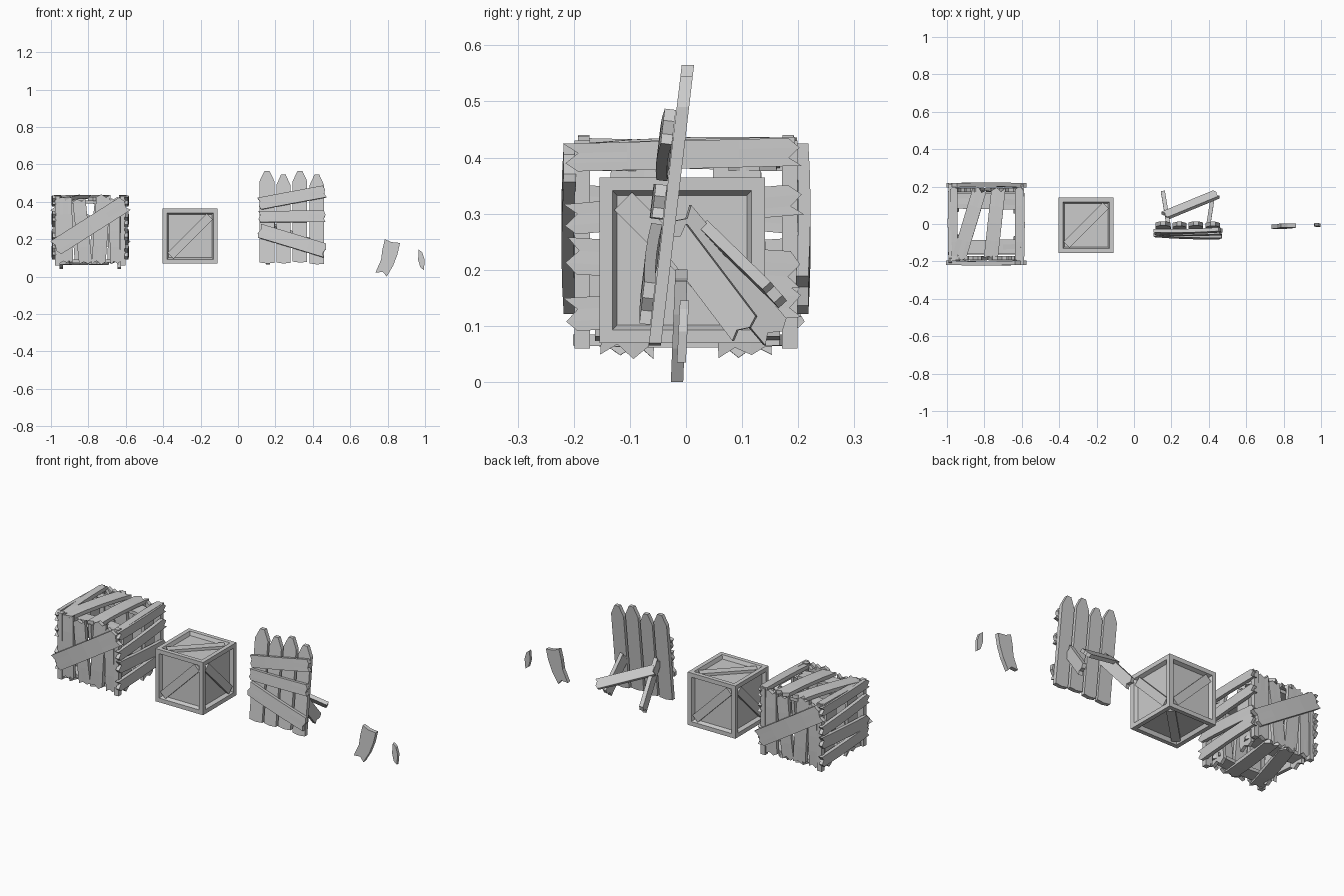
import bpy, bmesh, random
from math import pi
from mathutils import Vector, Matrix

if "Cube" in bpy.data.objects:
    bpy.data.objects.remove(bpy.data.objects["Cube"])

random.seed(7)


def finish(name, bm):
    bmesh.ops.recalc_face_normals(bm, faces=bm.faces)
    me = bpy.data.meshes.new(name)
    bm.to_mesh(me)
    bm.free()
    ob = bpy.data.objects.new(name, me)
    bpy.context.collection.objects.link(ob)
    return ob


def plank(name, a, b, w, t, n, bend=0.0, jag=0.012, xf=None):
    """Board from a to b, width w, thickness t along n, bowed along n, splintered ends."""
    a, b, n = Vector(a), Vector(b), Vector(n)
    L = (b - a).length
    u = (b - a).normalized()
    n = (n - u * n.dot(u)).normalized()
    v = n.cross(u)
    rows = 5 if bend else 2
    cols = (-0.5, -0.2, 0.15, 0.5) if jag else (-0.5, 0.5)
    bm = bmesh.new()
    flat = []
    for i in range(rows):
        s = i / (rows - 1)
        for k, c in enumerate(cols):
            off = 0
            if jag and i in (0, rows - 1):
                off = jag * (1 if k % 2 == 0 else -1) * random.uniform(0.5, 1)
            flat.append(a + u * (s * L + off) + v * c * w + n * bend * (1 - (2 * s - 1) ** 2))
    layers = [[bm.verts.new(p + n * d) for p in flat] for d in (-t / 2, t / 2)]
    m = len(cols)
    for lay in layers:
        for i in range(rows - 1):
            for k in range(m - 1):
                q = i * m + k
                bm.faces.new([lay[j] for j in (q, q + 1, q + m + 1, q + m)])
    # walls around the border
    ring = list(range(m)) + [i * m + m - 1 for i in range(1, rows)]
    ring += [(rows - 1) * m + k for k in range(m - 2, -1, -1)] + [i * m for i in range(rows - 2, 0, -1)]
    for p, q in zip(ring, ring[1:] + ring[:1]):
        bm.faces.new([layers[0][p], layers[0][q], layers[1][q], layers[1][p]])
    if xf:
        bm.transform(xf)
    return finish(name, bm)


def slab(name, outline, t, y_of_z):
    """Front-view outline given thickness t; y_of_z gives the lean."""
    bm = bmesh.new()
    f, k = [[bm.verts.new((x, y_of_z(z) + d, z)) for x, z in outline] for d in (-t / 2, t / 2)]
    bm.faces.new(f)
    bm.faces.new(k)
    N = len(f)
    for i in range(N):
        j = (i + 1) % N
        bm.faces.new([f[i], f[j], k[j], k[i]])
    return finish(name, bm)


# ---------- broken crate: two-fold symmetric about its vertical axis ----------
C = Vector((-0.79, 0, 0))
half_turn = Matrix.Translation(C) @ Matrix.Rotation(pi, 4, 'Z') @ Matrix.Translation(-C)
for tag, xf in (("front", None), ("back", half_turn)):
    # corner posts
    for x in (-0.965, -0.615):
        plank("broken_crate_post_" + tag, (x, -0.185, 0.06), (x, -0.185, 0.43), 0.028, 0.027, (0, -1, 0), 0, 0, xf)
    # upright boards and diagonal brace
    for x0, x1, w, z1 in ((-0.92, -0.925, 0.075, 0.42), (-0.815, -0.85, 0.07, 0.41),
                          (-0.745, -0.72, 0.075, 0.43), (-0.655, -0.665, 0.055, 0.41)):
        plank("broken_crate_upright_" + tag, (x0, -0.182, 0.075), (x1, -0.182, z1), w, 0.02, (0, -1, 0), 0.004, 0.01, xf)
    plank("broken_crate_brace_" + tag, (-0.975, -0.207, 0.155), (-0.605, -0.207, 0.39), 0.09, 0.022, (0, -1, 0), 0.004, 0.01, xf)
    # splintered side boards
    for z0, z1, w in ((0.12, 0.145, 0.06), (0.225, 0.2, 0.065), (0.29, 0.325, 0.055), (0.40, 0.41, 0.05)):
        plank("broken_crate_side_board_" + tag, (-0.598, -0.205, z0), (-0.598, 0.195, z1), w, 0.02, (1, 0, 0), 0.004, 0.014, xf)
    # inner side stiles
    for y0, y1 in ((-0.11, -0.09), (0.1, 0.09)):
        plank("broken_crate_stile_" + tag, (-0.635, y0, 0.055), (-0.625, y1, 0.40), 0.085, 0.018, (1, 0, 0), 0.008, 0.013, xf)

# lid and bottom boards
for y, w in ((0.125, 0.085), (-0.125, 0.075)):
    plank("broken_crate_lid_rail", (-0.97, y, 0.39), (-0.61, y * 0.95, 0.385), w, 0.018, (0, 0, 1), 0.012)
    plank("broken_crate_bottom_rail", (-0.96, y, 0.09), (-0.62, y, 0.09), w, 0.018, (0, 0, -1), 0.01)
for x0, x1, w in ((-0.935, -0.825, 0.075), (-0.765, -0.725, 0.075)):
    plank("broken_crate_lid_board", (x0, -0.18, 0.415), (x1, 0.185, 0.425), w, 0.02, (0, 0, 1), 0.006)
    plank("broken_crate_bottom_board", (x0, -0.18, 0.075), (x1, 0.18, 0.075), w, 0.02, (0, 0, -1), 0.004)
for x in (-0.965, -0.615):
    plank("broken_crate_lid_edge", (x, -0.19, 0.412), (x, 0.19, 0.425), 0.04, 0.022, (0, 0, 1), 0.003, 0.006)

# ---------- intact crate: recessed panels with diagonal battens ----------
S = 0.295
K = Vector((-0.256, -0.007, 0.217))
bm = bmesh.new()
bmesh.ops.create_cube(bm, size=S, matrix=Matrix.Translation(K))
faces = list(bm.faces)
bmesh.ops.inset_individual(bm, faces=faces, thickness=0.033, depth=0)
bmesh.ops.inset_individual(bm, faces=faces, thickness=0.012, depth=-0.02)
finish("crate_body", bm)
r, h = 0.105, S / 2 - 0.013
for n, right, up in (((0, -1, 0), (1, 0, 0), (0, 0, 1)), ((0, 1, 0), (-1, 0, 0), (0, 0, 1)),
                     ((1, 0, 0), (0, -1, 0), (0, 0, 1)), ((-1, 0, 0), (0, 1, 0), (0, 0, 1)),
                     ((0, 0, 1), (1, 0, 0), (0, 1, 0)), ((0, 0, -1), (1, 0, 0), (0, 1, 0))):
    n, right, up = Vector(n), Vector(right), Vector(up)
    c = K + n * h
    plank("crate_batten", c - (right + up) * r, c + (right + up) * r, 0.045, 0.016, n, 0, 0)

# ---------- propped picket barricade ----------
def lean(z):
    return -0.055 + 0.118 * (z - 0.07)


for x0, x1, z0, z1 in ((0.115, 0.195, 0.07, 0.565), (0.205, 0.28, 0.07, 0.545),
                       (0.292, 0.37, 0.075, 0.565), (0.383, 0.46, 0.065, 0.545)):
    w = x1 - x0
    slab("picket", [(x0, z0 + 0.006), (x0 + w * 0.5, z0), (x1, z0 + 0.004), (x1, z1 - 0.055),
                    (x1 - w * 0.33, z1), (x0 + w * 0.33, z1), (x0, z1 - 0.055)], 0.022, lean)
for z0, z1, w in ((0.39, 0.455, 0.065), (0.32, 0.322, 0.06), (0.245, 0.14, 0.075)):
    plank("barricade_rail", (0.115, lean(z0) - 0.022, z0), (0.463, lean(z1) - 0.022, z1),
          w, 0.02, (0, -1, 0.118), 0.004, 0.006)
# rear props and their tie
plank("rear_prop", (0.185, -0.01, 0.29), (0.157, 0.158, 0.09), 0.06, 0.022, (1, 0.15, 0), 0, 0.008)
plank("rear_prop", (0.395, -0.02, 0.26), (0.415, 0.105, 0.095), 0.06, 0.022, (1, -0.15, 0), 0, 0.008)
plank("prop_tie", (0.165, 0.045, 0.265), (0.44, 0.158, 0.155), 0.055, 0.02, (0, 0.75, 0.65), 0, 0.006)

# ---------- loose splinters ----------
slab("large_splinter", [(0.785, 0.2), (0.82, 0.185), (0.866, 0.18), (0.853, 0.12), (0.83, 0.06), (0.795, 0.0),
                        (0.775, 0.025), (0.735, 0.022), (0.765, 0.09), (0.772, 0.145)], 0.022,
     lambda z: -0.016 + 0.04 * z)
slab("small_splinter", [(0.966, 0.145), (0.985, 0.13), (0.998, 0.09), (0.994, 0.035), (0.975, 0.05), (0.963, 0.09)],
     0.016, lambda z: -0.01 + 0.05 * z)
